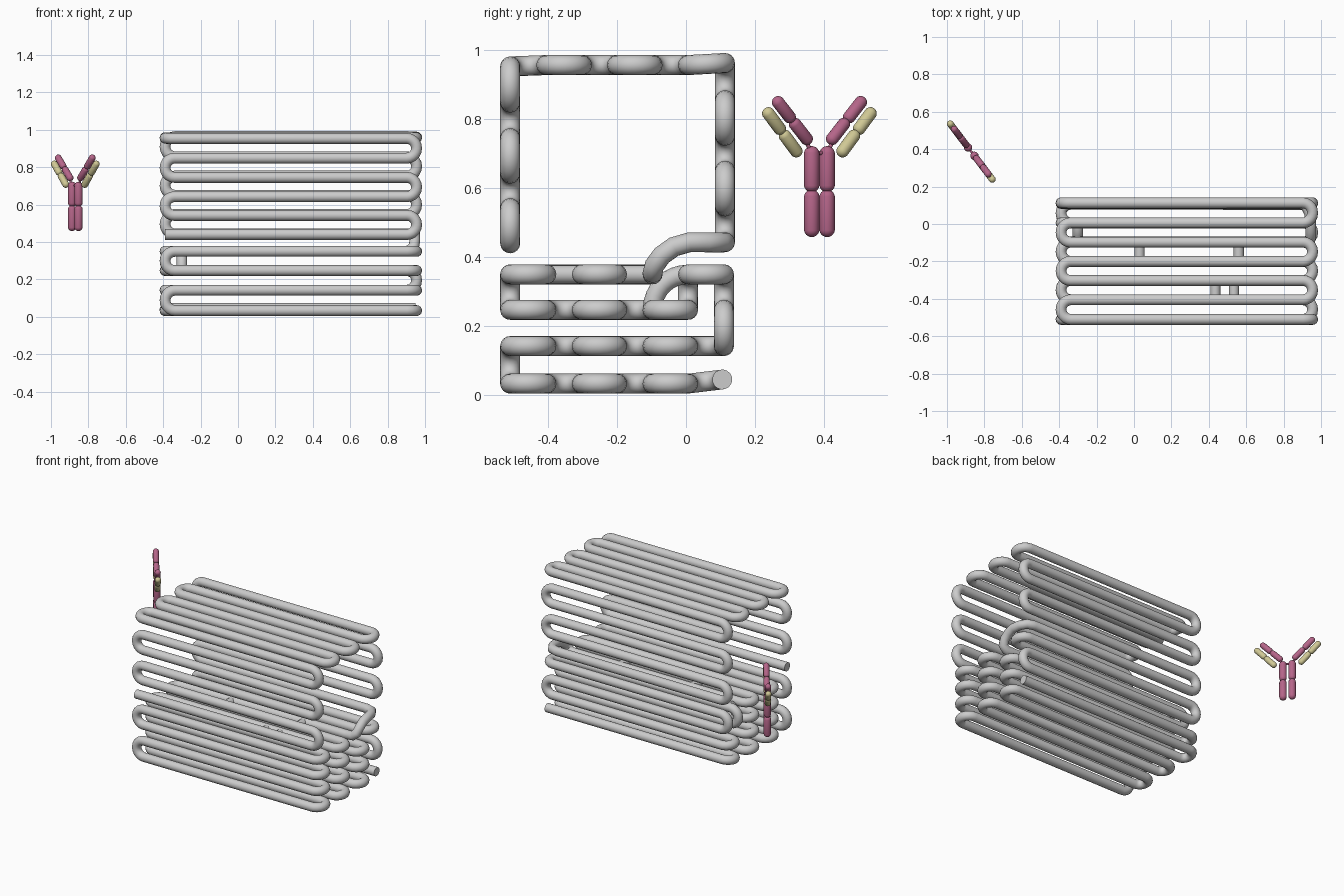
import bpy, bmesh, math
from mathutils import Vector

if "Cube" in bpy.data.objects:
    bpy.data.objects.remove(bpy.data.objects["Cube"])

XL, XR, R = -0.39, 0.955, 0.029


def tube(name, pts, r=R):
    cu = bpy.data.curves.new(name, 'CURVE')
    cu.dimensions = '3D'
    cu.bevel_depth = r
    cu.bevel_resolution = 6
    cu.use_fill_caps = True
    sp = cu.splines.new('POLY')
    sp.points.add(len(pts) - 1)
    for p, q in zip(sp.points, pts):
        p.co = (*q, 1)
    sp.use_smooth = True
    ob = bpy.data.objects.new(name, cu)
    bpy.context.collection.objects.link(ob)
    # turn into a mesh with crisp cut ends
    bpy.ops.object.select_all(action='DESELECT')
    ob.select_set(True)
    bpy.context.view_layer.objects.active = ob
    bpy.ops.object.convert(target='MESH')
    bpy.ops.object.shade_smooth_by_angle(angle=math.radians(50))
    return bpy.context.object


# Cross-section (y, z) of every straight run, in order along the one long tube
col = [-0.51, -0.405, -0.302, -0.2, -0.097, 0.006, 0.11]
rows = [0.033, 0.142, 0.247, 0.35]
runs = [(-0.51, z) for z in (0.44, 0.542, 0.642, 0.745, 0.848, 0.953)]    # front wall
runs += [(y, 0.957) for y in col[1:6]] + [(0.113, 0.963)]                 # lid
runs += [(0.113, z) for z in (0.855, 0.752, 0.65, 0.547, 0.443)]          # back wall
bend_at = len(runs) - 1
runs += [(y, rows[3]) for y in reversed(col[:5])]                         # base layers
runs += [(y, rows[2]) for y in col[:6]]
runs += [(col[5], rows[3]), (col[6], rows[3]), (col[6], rows[2])]
runs += [(y, rows[1]) for y in reversed(col)]
runs += [(y, rows[0]) for y in col[:6]] + [(0.105, 0.045)]

# Serpentine: straight runs joined by half-circle turns
path = [(XL, *runs[0])]
for i in range(len(runs) - 1):
    a, b = Vector((0, *runs[i])), Vector((0, *runs[i + 1]))
    side = 1 if i % 2 == 0 else -1
    if i == bend_at:
        path += [(0.87, 0.113, 0.443), (0.915, 0.1, 0.443), (0.938, 0.06, 0.443),
                 (0.945, 0.01, 0.443), (0.945, -0.035, 0.43), (0.945, -0.07, 0.405),
                 (0.94, -0.092, 0.375), (0.915, -0.097, 0.353), (0.87, -0.097, 0.35)]
        continue
    rad = (b - a).length / 2
    cx = (XR - rad) if side > 0 else (XL + rad)
    mid, d = (a + b) / 2, (a - b).normalized()
    for k in range(11):
        t = math.pi * k / 10
        p = mid + d * rad * math.cos(t)
        path.append((cx + side * rad * math.sin(t), p.y, p.z))
path.append((0.95, *runs[-1]))
tube("box_serpentine_tube", path)

# Short crossovers inside the base
for n, (x, y0, y1) in enumerate([(0.03, -0.2, -0.097), (0.56, -0.2, -0.097),
                                 (0.435, -0.405, -0.302), (0.535, -0.405, -0.302)]):
    tube(f"base_crossover_{n}", [(x, y0, rows[3]), (x, y1, rows[3])], 0.027)
tube("base_layer_bend", [(-0.3, 0.006 - 0.103 * math.cos(t), 0.25 + 0.1 * math.sin(t))
                         for t in [math.pi / 2 * k / 8 for k in range(9)]], 0.028)


def material(name, rgb):
    m = bpy.data.materials.new(name)
    m.diffuse_color = (*rgb, 1)
    m.use_nodes = True
    m.node_tree.nodes["Principled BSDF"].inputs["Base Color"].default_value = m.diffuse_color
    return m


pink = material("pink", (0.46, 0.13, 0.25))
cream = material("cream", (0.63, 0.58, 0.3))


def at(t, z):
    """Point in the slanted vertical plane of the Y-shaped part."""
    return Vector((-0.87 + 0.604 * t, 0.387 - 0.797 * t, z))


def capsule(name, p, q, r, mat):
    """Rounded rod whose overall tips lie at p and q."""
    axis = q - p
    half = axis.length / 2 - r
    bm = bmesh.new()
    bmesh.ops.create_uvsphere(bm, u_segments=20, v_segments=11, radius=r)
    for v in bm.verts:
        v.co.z += half if v.co.z > 0 else -half
    for f in bm.faces:
        f.smooth = True
    me = bpy.data.meshes.new(name)
    bm.to_mesh(me)
    bm.free()
    me.materials.append(mat)
    ob = bpy.data.objects.new(name, me)
    ob.location = (p + q) / 2
    ob.rotation_mode = 'QUATERNION'
    ob.rotation_quaternion = axis.to_track_quat('Z', 'Y')
    bpy.context.collection.objects.link(ob)


# Y-shaped part: paired stem, thin hinges, two double arms
for s, tag in ((1, "a"), (-1, "b")):
    capsule(f"stem_lower_{tag}", at(s * 0.028, 0.458), at(s * 0.028, 0.596), 0.0225, pink)
    capsule(f"stem_upper_{tag}", at(s * 0.028, 0.588), at(s * 0.028, 0.722), 0.0225, pink)
    capsule(f"hinge_{tag}", at(s * 0.022, 0.69), at(s * 0.062, 0.76), 0.006, pink)
    for kind, p, q, mat in (("heavy", (0.034, 0.73), (0.163, 0.862), pink),
                            ("light", (0.072, 0.694), (0.198, 0.83), cream)):
        p, q = at(s * p[0], p[1]), at(s * q[0], q[1])
        capsule(f"{kind}_arm_inner_{tag}", p, p.lerp(q, 0.52), 0.0185, mat)
        capsule(f"{kind}_arm_outer_{tag}", p.lerp(q, 0.48), q, 0.0185, mat)
capsule("hinge_bridge", at(-0.03, 0.702), at(0.03, 0.702), 0.006, pink)
